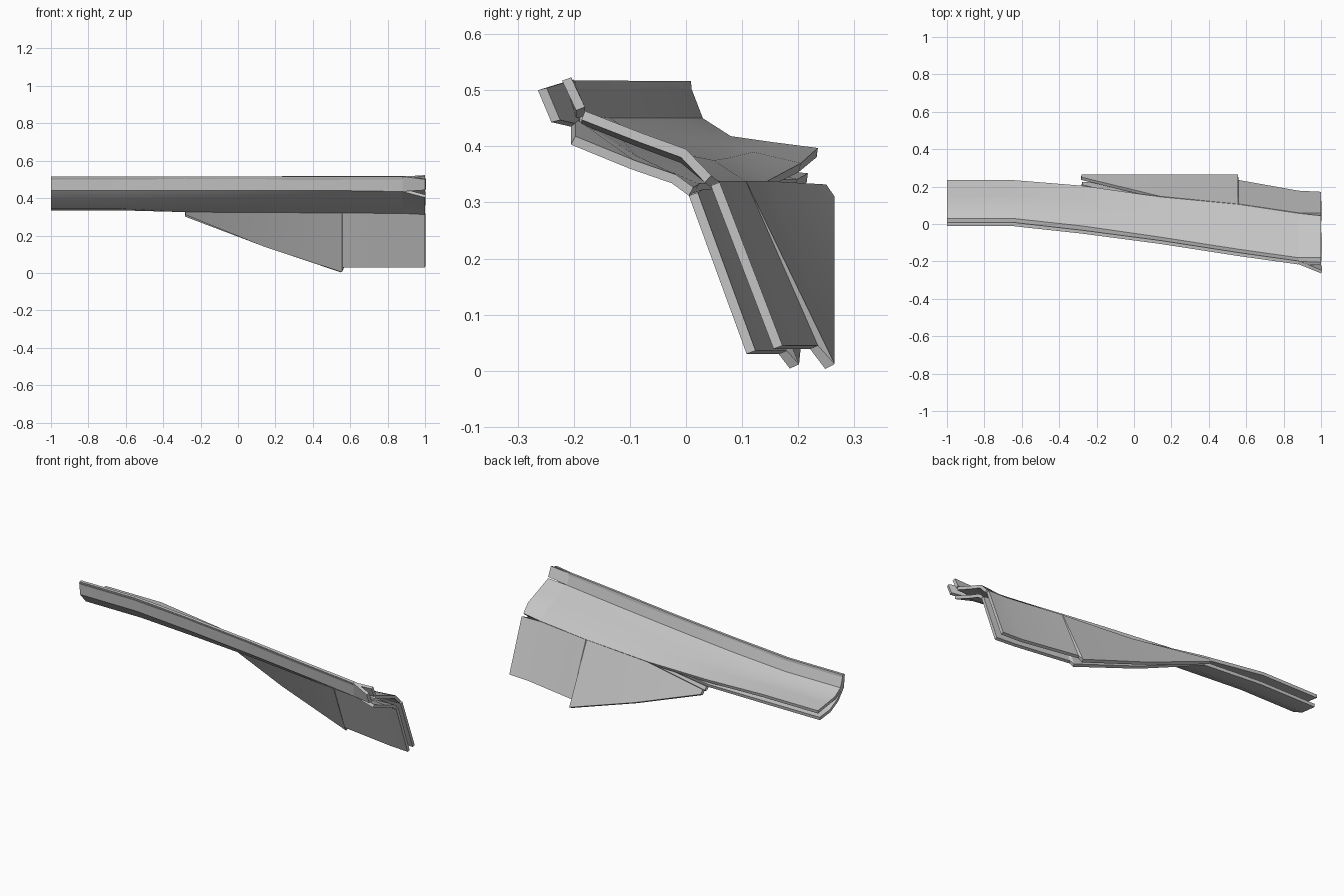
import bpy
import math

cube = bpy.data.objects.get("Cube")
if cube:
    bpy.data.objects.remove(cube, do_unlink=True)

THICKNESS = 0.017
INWARD, OUTWARD = -1, 1

grey = bpy.data.materials.new("panel_grey")
grey.use_nodes = True
colour = (0.56, 0.56, 0.56, 1)
grey.diffuse_color = colour
grey.node_tree.nodes["Principled BSDF"].inputs["Base Color"].default_value = colour


def sheet(name, sections, direction):
    """Loft an open strip through (x, [(y, z), ...]) sections and give it thickness."""
    columns = len(sections[0][1])
    verts = [(x, y, z) for x, profile in sections for y, z in profile]
    faces = []
    for row in range(len(sections) - 1):
        for col in range(columns - 1):
            a = row * columns + col
            b = a + columns
            faces.append((a, b, b + 1, a + 1))
    mesh = bpy.data.meshes.new(name)
    mesh.from_pydata(verts, [], faces)
    mesh.materials.append(grey)
    obj = bpy.data.objects.new(name, mesh)
    bpy.context.collection.objects.link(obj)
    solid = obj.modifiers.new("thickness", "SOLIDIFY")
    solid.thickness = THICKNESS
    solid.offset = direction
    solid.use_even_offset = True
    # Apply the thickness, then smooth the gentle curves only
    bpy.ops.object.select_all(action="DESELECT")
    obj.select_set(True)
    bpy.context.view_layer.objects.active = obj
    bpy.ops.object.modifier_apply(modifier=solid.name)
    bpy.ops.object.shade_smooth_by_angle(angle=math.radians(30))
    return obj


def channel(name, sections, lip_end, body_end, direction):
    """Long channel with an upright lip, split into splayed tabs at the left end."""
    start = sections[0][1]
    sheet(name, [(-1, start)] + sections, direction)
    x, last = sections[-1]
    sheet(name + "_lip_tab", [(x, last[:2]), (1, lip_end)], direction)
    sheet(name + "_body_tab", [(x, last[1:]), (1, body_end)], direction)


# Upper channel: lip top, lip crease, middle, shoulder, rear edge
channel(
    "upper_channel",
    [
        (-0.65, [(0.005, 0.515), (0.03, 0.45), (0.08, 0.418), (0.15, 0.408), (0.235, 0.397)]),
        (-0.28, [(-0.035, 0.515), (-0.01, 0.45), (0.05, 0.41), (0.12, 0.39), (0.205, 0.37)]),
        (0.14, [(-0.09, 0.515), (-0.07, 0.45), (0, 0.41), (0.08, 0.38), (0.145, 0.338)]),
        (0.56, [(-0.155, 0.515), (-0.135, 0.45), (-0.05, 0.41), (0.05, 0.375), (0.105, 0.338)]),
        (0.88, [(-0.2, 0.515), (-0.18, 0.455), (-0.08, 0.415), (0, 0.385), (0.057, 0.338)]),
    ],
    lip_end=[(-0.205, 0.523), (-0.18, 0.47)],
    body_end=[(-0.18, 0.463), (-0.08, 0.424), (0, 0.395), (0.045, 0.348)],
    direction=INWARD,
)

# Lower channel, meeting the upper one at the lip
channel(
    "lower_channel",
    [
        (-0.65, [(-0.008, 0.515), (-0.003, 0.44), (0.05, 0.38), (0.12, 0.345), (0.215, 0.335)]),
        (-0.28, [(-0.05, 0.515), (-0.043, 0.44), (0.01, 0.385), (0.1, 0.345), (0.195, 0.325)]),
        (0.14, [(-0.105, 0.515), (-0.098, 0.44), (-0.04, 0.39), (0.04, 0.35), (0.1, 0.323)]),
        (0.56, [(-0.17, 0.515), (-0.16, 0.44), (-0.09, 0.385), (0, 0.345), (0.06, 0.32)]),
        (0.88, [(-0.215, 0.515), (-0.205, 0.435), (-0.1, 0.37), (-0.03, 0.338), (0.015, 0.318)]),
    ],
    lip_end=[(-0.264, 0.5), (-0.24, 0.443)],
    body_end=[(-0.205, 0.403), (-0.1, 0.36), (-0.025, 0.334), (0.005, 0.312)],
    direction=OUTWARD,
)

# Hanging flaps: ridge and lower edge, with a small step in the lower edge
sheet(
    "rear_flap",
    [
        (-0.28, [(0.25, 0.332), (0.265, 0.31)]),
        (0.14, [(0.148, 0.338), (0.265, 0.15)]),
        (0.555, [(0.107, 0.338), (0.265, 0.012)]),
        (0.56, [(0.107, 0.338), (0.235, 0.045)]),
        (0.88, [(0.06, 0.338), (0.178, 0.045)]),
        (1, [(0.06, 0.336), (0.172, 0.045)]),
    ],
    INWARD,
)
sheet(
    "front_flap",
    [
        (-0.28, [(0.195, 0.325), (0.21, 0.31)]),
        (0.14, [(0.1, 0.323), (0.2, 0.14)]),
        (0.555, [(0.06, 0.32), (0.185, 0.004)]),
        (0.56, [(0.06, 0.32), (0.165, 0.03)]),
        (0.88, [(0.015, 0.318), (0.118, 0.03)]),
        (1, [(0.005, 0.312), (0.108, 0.03)]),
    ],
    OUTWARD,
)
